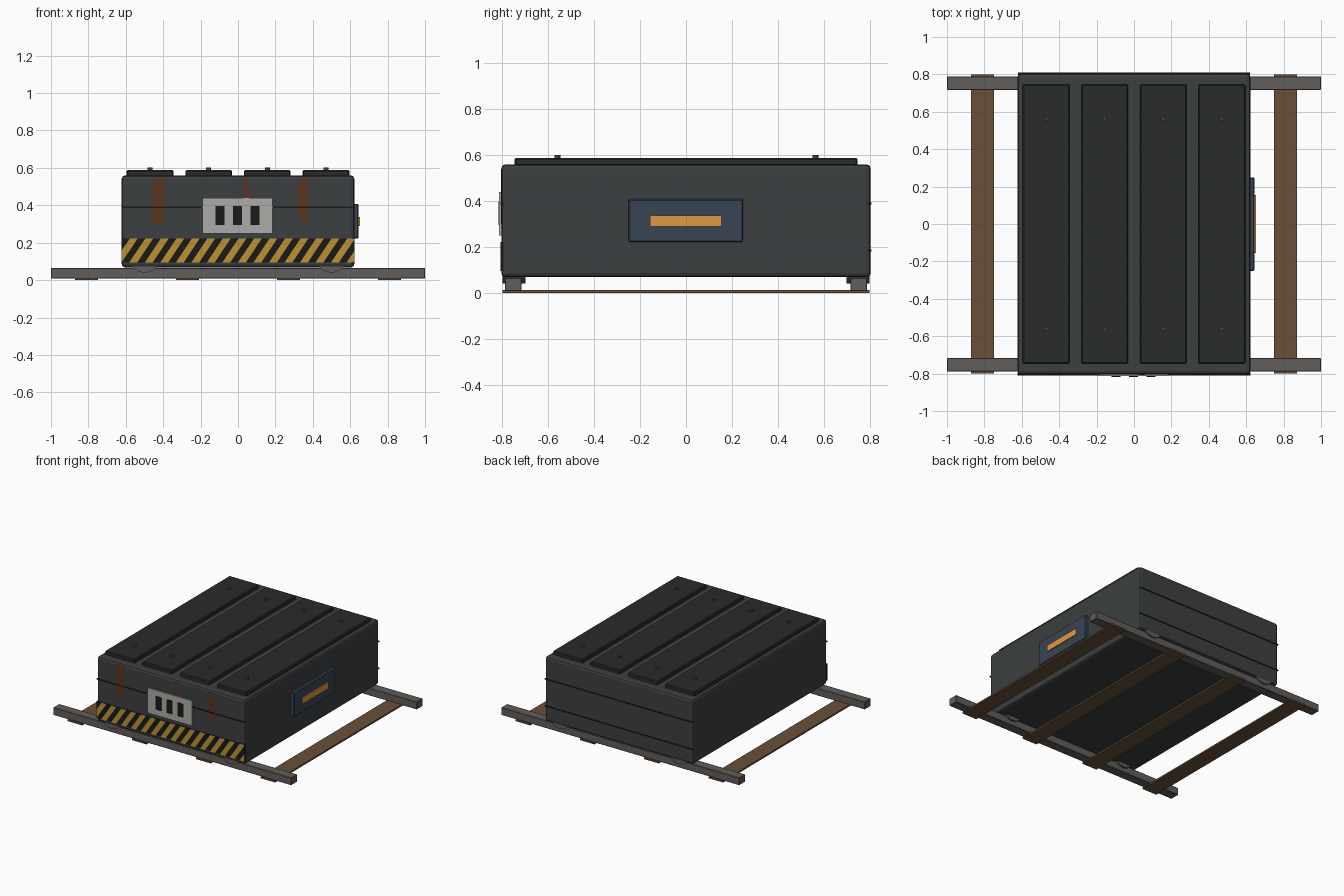
import bpy, bmesh, math
from mathutils import Vector

if "Cube" in bpy.data.objects:
    bpy.data.objects.remove(bpy.data.objects["Cube"])


def mat(name, r, g, b):
    m = bpy.data.materials.new(name)
    m.diffuse_color = (r, g, b, 1)
    m.use_nodes = True
    m.node_tree.nodes["Principled BSDF"].inputs["Base Color"].default_value = m.diffuse_color
    return m


BODY = mat("dark_steel", 0.045, 0.05, 0.052)
PANEL = mat("black_steel", 0.022, 0.025, 0.024)
BLACK = mat("black", 0.01, 0.01, 0.01)
STEEL = mat("rail_steel", 0.12, 0.11, 0.10)
WOOD = mat("wood", 0.14, 0.08, 0.04)
YELLOW = mat("yellow", 0.50, 0.29, 0.03)
RUST = mat("rust", 0.10, 0.035, 0.015)
PLATE = mat("pale_plate", 0.42, 0.41, 0.38)
BLUE = mat("blue_panel", 0.04, 0.06, 0.09)
ORANGE = mat("orange", 0.75, 0.32, 0.05)


def finish(name, bm, m):
    me = bpy.data.meshes.new(name)
    bm.to_mesh(me)
    bm.free()
    me.materials.append(m)
    ob = bpy.data.objects.new(name, me)
    bpy.context.collection.objects.link(ob)
    return ob


def box(name, x, y, z, m, bevel=0.0, segments=1):
    """Box from (min, max) ranges on each axis."""
    bm = bmesh.new()
    bmesh.ops.create_cube(bm, size=1)
    for v in bm.verts:
        v.co = Vector([(a + b) / 2 + c * (b - a) for (a, b), c in zip((x, y, z), v.co)])
    ob = finish(name, bm, m)
    if bevel:
        mod = ob.modifiers.new("bevel", 'BEVEL')
        mod.width = bevel
        mod.segments = segments
    return ob


def cylinder(name, loc, r, depth, m, axis='Z', n=16):
    bm = bmesh.new()
    bmesh.ops.create_cone(bm, cap_ends=True, segments=n, radius1=r, radius2=r, depth=depth)
    ob = finish(name, bm, m)
    ob.location = loc
    if axis == 'Y':
        ob.rotation_euler.x = math.pi / 2
    return ob


W, D = 0.622, 0.805   # half width and half depth of the hull

# Track: four flat sleepers and two rails
for i, x in enumerate((-0.81, -0.27, 0.27, 0.81)):
    box(f"sleeper_{i}", (x - 0.062, x + 0.062), (-0.80, 0.80), (0, 0.012), WOOD)
for s, side in ((-1, "front"), (1, "back")):
    y = s * 0.753
    box(f"{side}_rail", (-1, 1), (y - 0.036, y + 0.036), (0.008, 0.065), STEEL, 0.003)

# Wheels, mostly hidden in the hull
for sx in (-1, 1):
    for sy in (-1, 1):
        cylinder("wheel", (sx * 0.5, sy * 0.75, 0.125), 0.085, 0.10, STEEL, 'Y', 24)

# Hull with two thin seams running round front and back
box("hull", (-W, W), (-D, D), (0.068, 0.56), BODY, 0.018, 2)
for z in (0.39, 0.185):
    box("seam", (-W + 0.002, W - 0.002), (-D - 0.004, D + 0.004), (z - 0.004, z + 0.004), BLACK)

# Roof panels with bolts
for x in (-0.47, -0.157, 0.157, 0.47):
    box("roof_panel", (x - 0.125, x + 0.125), (-0.747, 0.747), (0.55, 0.588), PANEL, 0.006)
    for y in (-0.56, 0.565):
        cylinder("bolt", (x, y, 0.592), 0.013, 0.018, BODY, n=12)

# Hazard band: black backing with slanted yellow stripes trimmed to its ends
Z0, Z1 = 0.095, 0.222
box("hazard_band", (-W, W), (-D - 0.004, -D + 0.01), (Z0, Z1), BLACK)
bm = bmesh.new()
for i in range(-9, 9):
    x = i * 0.083
    corners = ((x, Z0), (x + 0.042, Z0), (x + 0.127, Z1), (x + 0.085, Z1))
    bm.faces.new([bm.verts.new((a, -D - 0.006, b)) for a, b in corners])
for s in (-1, 1):
    bmesh.ops.bisect_plane(bm, geom=bm.verts[:] + bm.edges[:] + bm.faces[:],
                           plane_co=(s * W, 0, 0), plane_no=(s, 0, 0), clear_outer=True)
finish("hazard_stripes", bm, YELLOW)

# Rust streaks on the front
for x0, x1, z0 in ((-0.46, -0.40, 0.30), (-0.415, -0.39, 0.315), (0.03, 0.06, 0.42),
                   (0.32, 0.362, 0.335), (0.345, 0.375, 0.30)):
    box("rust_streak", (x0, x1), (-D - 0.002, -D + 0.01), (z0, 0.54), RUST)

# Front plate with three dark slots
box("front_plate", (-0.19, 0.185), (-D - 0.009, -D + 0.01), (0.25, 0.44), PLATE)
for x in (-0.097, -0.003, 0.09):
    box("plate_slot", (x - 0.024, x + 0.024), (-D - 0.012, -D), (0.295, 0.397), BLACK)

# Side panel with orange lamp
box("side_panel", (W - 0.02, 0.645), (-0.25, 0.248), (0.222, 0.408), BLUE, 0.005)
box("side_lamp", (0.63, 0.652), (-0.156, 0.154), (0.29, 0.338), ORANGE)
